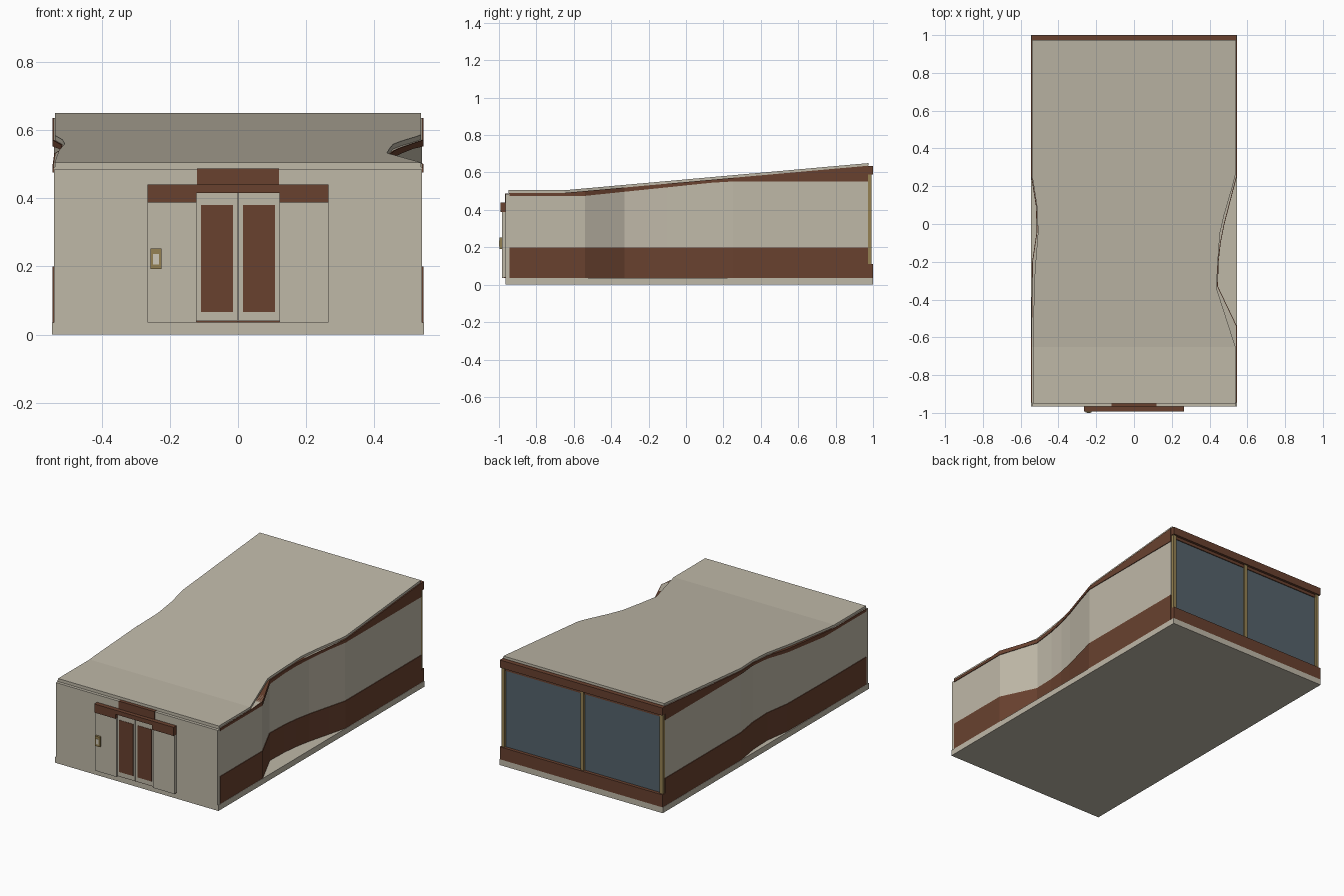
import bpy
import bmesh

cube = bpy.data.objects.get("Cube")
if cube:
    bpy.data.objects.remove(cube, do_unlink=True)


def material(name, rgb):
    m = bpy.data.materials.new(name)
    m.use_nodes = True
    col = (*rgb, 1.0)
    m.diffuse_color = col
    m.node_tree.nodes["Principled BSDF"].inputs["Base Color"].default_value = col
    return m


CREAM = material("cream plaster", (0.52, 0.48, 0.39))
BROWN = material("rust brown", (0.14, 0.053, 0.028))
GLASS = material("slate blue glass", (0.09, 0.125, 0.15))
GOLD = material("dull gold", (0.30, 0.22, 0.085))
SCREEN = material("pale screen", (0.62, 0.58, 0.48))


def finish(name, bm, mat):
    bmesh.ops.recalc_face_normals(bm, faces=bm.faces)
    mesh = bpy.data.meshes.new(name)
    bm.to_mesh(mesh)
    bm.free()
    mesh.materials.append(mat)
    obj = bpy.data.objects.new(name, mesh)
    bpy.context.collection.objects.link(obj)
    return obj


def box(name, mat, x, y, z):
    bm = bmesh.new()
    bmesh.ops.create_cube(bm, size=1)
    for v in bm.verts:
        for i, (lo, hi) in enumerate((x, y, z)):
            v.co[i] = lo if v.co[i] < 0 else hi
    return finish(name, bm, mat)


def interp(points, y):
    """Piecewise linear value at y; a plain number is constant."""
    if isinstance(points, (int, float)):
        return points
    if y <= points[0][0]:
        return points[0][1]
    for (a, va), (b, vb) in zip(points, points[1:]):
        if y <= b:
            return va + (vb - va) * (y - a) / (b - a)
    return points[-1][1]


def loft(name, mat, left, right, bottom, top, start, end, grow=0.0):
    """Closed solid along y whose width and height follow profiles."""
    ys = {start, end}
    for prof in (left, right, bottom, top):
        if not isinstance(prof, (int, float)):
            ys.update(p[0] for p in prof if start < p[0] < end)
    bm = bmesh.new()
    rings = []
    for y in sorted(ys):
        xl, xr = -interp(left, y) - grow, interp(right, y) + grow
        z0, z1 = interp(bottom, y), interp(top, y)
        rings.append([bm.verts.new(c) for c in
                      ((xl, y, z0), (xr, y, z0), (xr, y, z1), (xl, y, z1))])
    for a, b in zip(rings, rings[1:]):
        for i in range(4):
            j = (i + 1) % 4
            bm.faces.new((a[i], a[j], b[j], b[i]))
    bm.faces.new(rings[0])
    bm.faces.new(rings[-1])
    return finish(name, bm, mat)


# Plan profiles: half width against y, for walls and roof
wall_right = [(-0.54, 0.54), (-0.33, 0.44), (-0.2, 0.444), (-0.1, 0.455),
              (0.0, 0.475), (0.135, 0.51), (0.25, 0.54)]
wall_left = [(-0.6, 0.54), (-0.2, 0.535), (-0.04, 0.511), (0.1, 0.516), (0.25, 0.54)]
roof_right = [(-0.65, 0.537), (-0.34, 0.437), (-0.2, 0.444), (-0.05, 0.455),
              (0.05, 0.478), (0.2, 0.522), (0.26, 0.537)]
roof_left = [(-0.6, 0.536), (-0.25, 0.525), (-0.04, 0.508), (0.1, 0.515), (0.24, 0.537)]

# Height profiles
roof_top = [(-0.65, 0.505), (0.975, 0.65)]
roof_under = [(-0.65, 0.491), (0.975, 0.636)]
trim_under = [(-0.54, 0.475), (0.135, 0.545), (0.25, 0.552)]

# Base, curved walls, coloured bands and roof
box("base_slab", CREAM, (-0.545, 0.545), (-0.965, 1.0), (0, 0.035))
loft("walls", CREAM, wall_left, wall_right, 0.035, roof_under, -0.947, 0.972)
loft("lower_band", BROWN, wall_left, wall_right, 0.035, 0.2, -0.945, 0.973, 0.004)
loft("roof_trim", BROWN, wall_left, wall_right, trim_under, roof_under, -0.945, 0.973, 0.004)
loft("roof", CREAM, roof_left, roof_right, roof_under, roof_top, -0.95, 0.975)

# Front wall and entrance surround
box("front_wall", CREAM, (-0.54, 0.54), (-0.965, -0.945), (0.035, 0.485))
box("door_header", BROWN, (-0.12, 0.12), (-0.968, -0.945), (0.43, 0.487))
box("lintel", BROWN, (-0.265, 0.265), (-0.992, -0.96), (0.415, 0.44))
box("threshold", BROWN, (-0.265, 0.265), (-0.972, -0.96), (0.035, 0.04))

for side, s in (("right", -1), ("left", 1)):
    def span(a, b):
        return tuple(sorted((s * a, s * b)))
    box(side + "_lintel_end", BROWN, span(0.122, 0.265), (-0.992, -0.96), (0.388, 0.418))
    box(side + "_entry_panel", CREAM, span(0.122, 0.265), (-0.985, -0.96), (0.035, 0.389))
    box(side + "_door", CREAM, span(0.002, 0.121), (-0.978, -0.96), (0.04, 0.415))
    box(side + "_door_pane", BROWN, span(0.014, 0.109), (-0.98, -0.972), (0.067, 0.38))

# Entry keypad
box("keypad", GOLD, (-0.256, -0.224), (-0.998, -0.98), (0.192, 0.252))
box("keypad_screen", SCREEN, (-0.249, -0.231), (-1.0, -0.996), (0.205, 0.237))

# Glazed back wall
box("back_window", GLASS, (-0.535, 0.535), (0.965, 0.98), (0.1, 0.6))
box("back_lower_rail", BROWN, (-0.543, 0.543), (0.965, 1.0), (0.035, 0.11))
box("back_upper_rail", BROWN, (-0.543, 0.543), (0.972, 1.0), (0.588, 0.634))
box("back_inner_rail", BROWN, (-0.535, 0.535), (0.965, 0.985), (0.57, 0.59))
for name, x in (("right", -0.528), ("middle", 0.0), ("left", 0.528)):
    box(name + "_window_post", GOLD, (x - 0.011, x + 0.011), (0.968, 0.991), (0.1, 0.589))
